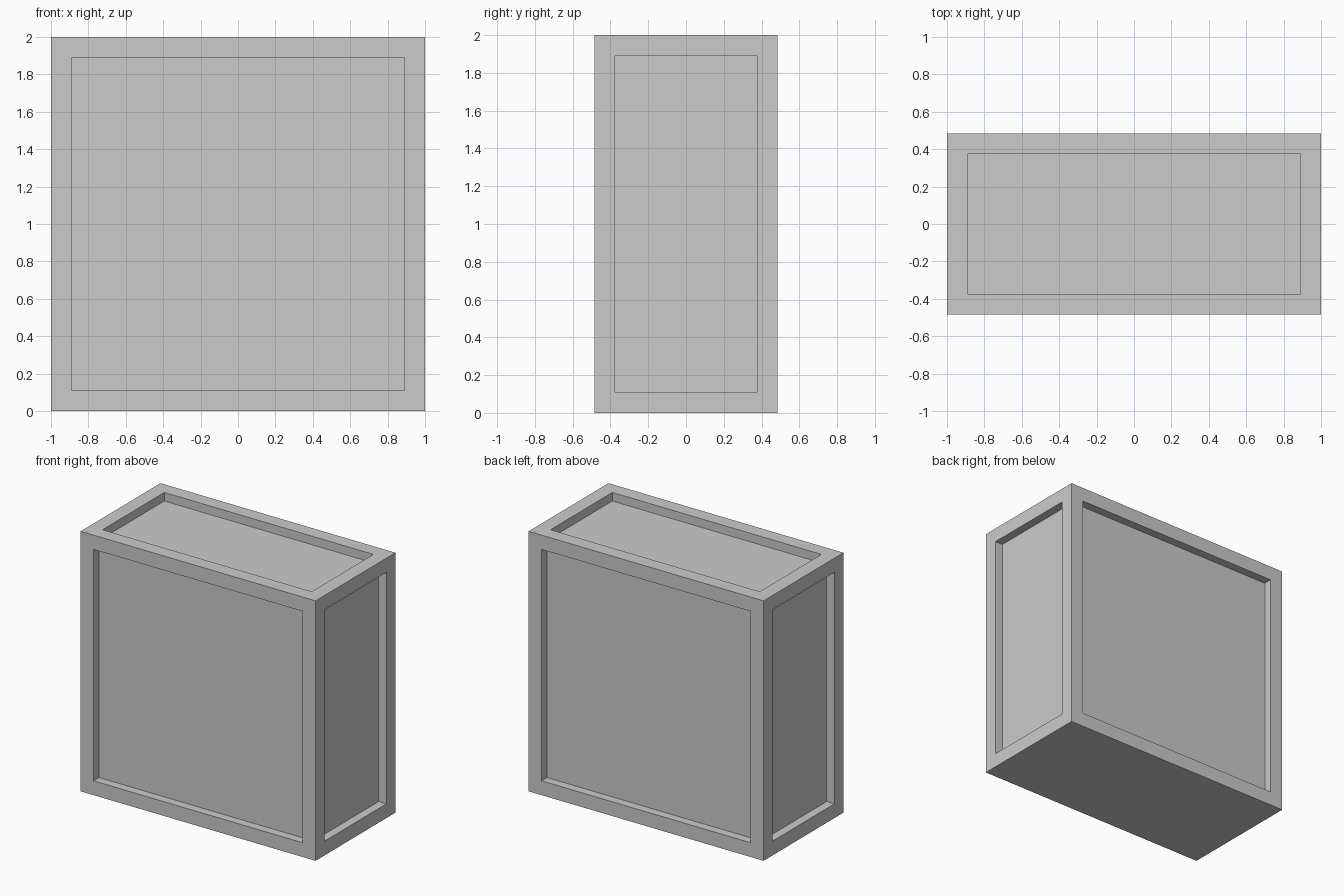
import bpy, bmesh
from mathutils import Matrix

if "Cube" in bpy.data.objects:
    bpy.data.objects.remove(bpy.data.objects["Cube"])

WIDTH, DEPTH, HEIGHT = 2.0, 0.97, 2.0
BORDER, RECESS = 0.11, 0.066

# Solid block standing on the ground
bm = bmesh.new()
bmesh.ops.create_cube(bm, size=1, matrix=Matrix.Translation((0, 0, HEIGHT / 2))
                      @ Matrix.Diagonal((WIDTH, DEPTH, HEIGHT, 1)))
bm.normal_update()

# Framed, sunken panel on every face except the flat bottom
panels = [f for f in bm.faces if f.normal.z > -0.5]
bmesh.ops.inset_individual(bm, faces=panels, thickness=BORDER, use_even_offset=True)
bm.normal_update()
sunken = bmesh.ops.extrude_discrete_faces(bm, faces=panels)["faces"]
bm.normal_update()
for face in sunken:
    bmesh.ops.translate(bm, verts=face.verts, vec=face.normal * -RECESS)
bm.normal_update()

mesh = bpy.data.meshes.new("panelled_box")
bm.to_mesh(mesh)
bm.free()
bpy.context.collection.objects.link(bpy.data.objects.new("panelled_box", mesh))
